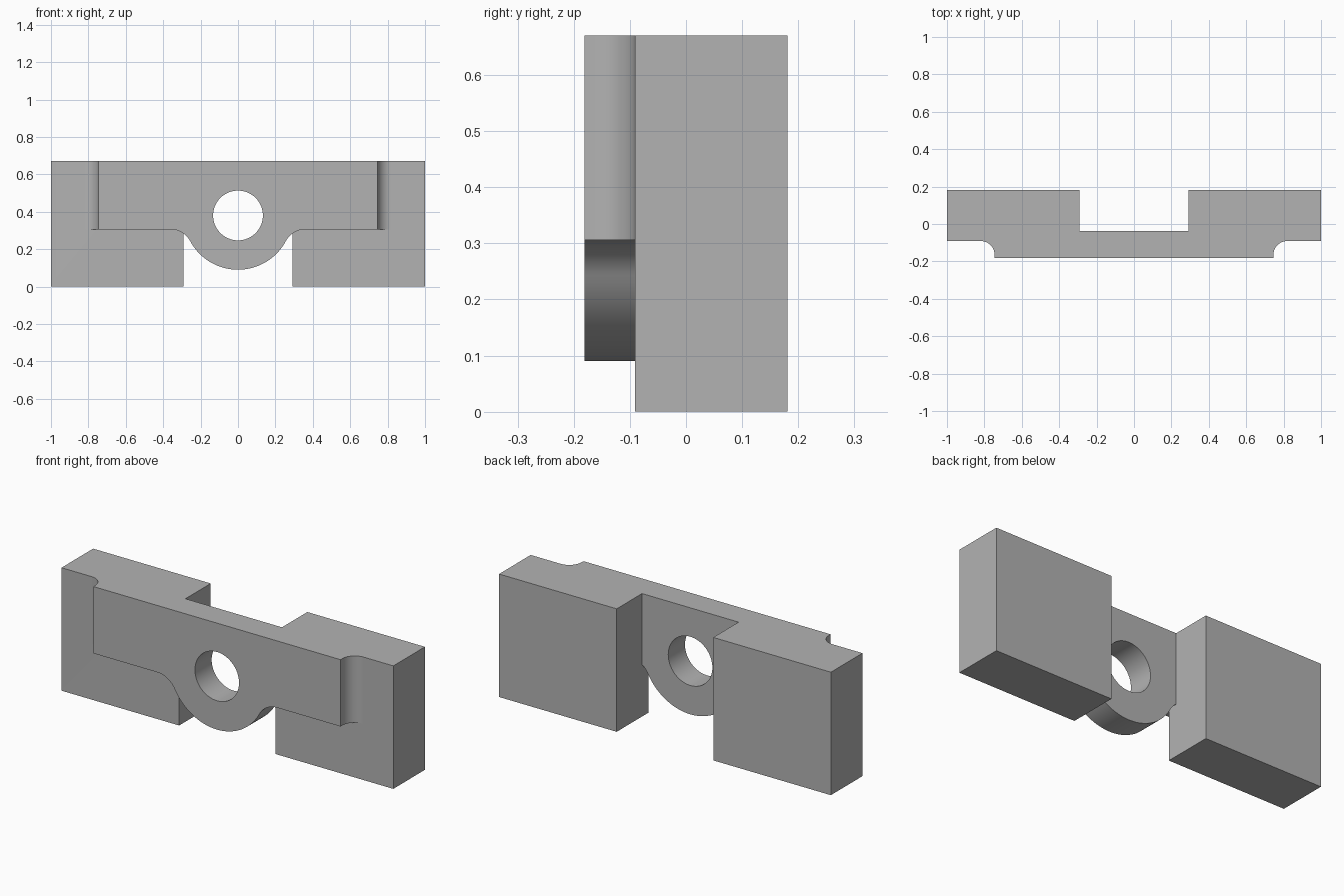
import bpy, bmesh
from math import sin, cos, pi, atan2, radians, sqrt
from mathutils import Vector

cube = bpy.data.objects.get("Cube")
if cube:
    bpy.data.objects.remove(cube, do_unlink=True)

grey = bpy.data.materials.new("Plain grey")
grey.use_nodes = True
grey.diffuse_color = (0.45, 0.45, 0.45, 1)
grey.node_tree.nodes["Principled BSDF"].inputs["Base Color"].default_value = grey.diffuse_color

# Main dimensions
TOP, HALF_DEPTH, BLOCK_FRONT, PLATE_BACK = 0.67, 0.181, -0.091, -0.037
GAP, PLATE_HALF, PLATE_LOW = 0.291, 0.745, 0.306
BOSS_Z, BOSS_R, HOLE_R = 0.38, 0.29, 0.133
BLEND_R, COVE_R = 0.12, 0.075


def arc(cx, cy, r, start, end, steps=16):
    return [(cx + r * cos(start + (end - start) * i / steps),
             cy + r * sin(start + (end - start) * i / steps)) for i in range(steps + 1)]


def prism(name, points, axis, low, high):
    """Extrude a flat outline along y (outline in x, z) or z (outline in x, y)."""
    bm = bmesh.new()
    place = (lambda p: (p[0], low, p[1])) if axis == "y" else (lambda p: (p[0], p[1], low))
    face = bm.faces.new([bm.verts.new(place(p)) for p in points])
    grown = bmesh.ops.extrude_face_region(bm, geom=[face])["geom"]
    shift = Vector((0, high - low, 0) if axis == "y" else (0, 0, high - low))
    bmesh.ops.translate(bm, vec=shift, verts=[g for g in grown if isinstance(g, bmesh.types.BMVert)])
    bmesh.ops.recalc_face_normals(bm, faces=bm.faces)
    mesh = bpy.data.meshes.new(name)
    bm.to_mesh(mesh)
    bm.free()
    mesh.materials.append(grey)
    obj = bpy.data.objects.new(name, mesh)
    bpy.context.collection.objects.link(obj)
    return obj


def combine(target, tool, operation):
    mod = target.modifiers.new(operation.title(), "BOOLEAN")
    mod.operation, mod.solver, mod.object = operation, "EXACT", tool
    bpy.context.view_layer.objects.active = target
    bpy.ops.object.modifier_apply(modifier=mod.name)
    bpy.data.objects.remove(tool, do_unlink=True)


# Front plate with a rounded boss blended into its lower edge
blend_z = PLATE_LOW - BLEND_R
blend_x = sqrt((BOSS_R + BLEND_R) ** 2 - (BOSS_Z - blend_z) ** 2)
touch = atan2(BOSS_Z - blend_z, -blend_x)
right_half = arc(blend_x, blend_z, BLEND_R, pi / 2, touch)
boss = arc(0, BOSS_Z, BOSS_R, touch - pi, -touch, 40)
left_half = [(-x, z) for x, z in reversed(right_half)]
outline = ([(PLATE_HALF, TOP), (PLATE_HALF, PLATE_LOW)] + right_half + boss[1:-1]
           + left_half + [(-PLATE_HALF, PLATE_LOW), (-PLATE_HALF, TOP)])
bracket = prism("bracket", outline, "y", -HALF_DEPTH, PLATE_BACK)

for side in (1, -1):
    # End block
    block = [(GAP, BLOCK_FRONT), (1, BLOCK_FRONT), (1, HALF_DEPTH), (GAP, HALF_DEPTH)]
    combine(bracket, prism("end_block", [(side * x, y) for x, y in block], "z", 0, TOP), "UNION")
    # Hollow cove between the plate end and the block front
    cove = arc(PLATE_HALF + COVE_R, BLOCK_FRONT - COVE_R, COVE_R, pi / 2, pi)
    cove += [(PLATE_HALF - 0.03, BLOCK_FRONT - COVE_R), (PLATE_HALF - 0.03, BLOCK_FRONT + 0.02),
             (PLATE_HALF + COVE_R, BLOCK_FRONT + 0.02)]
    combine(bracket, prism("cove", [(side * x, y) for x, y in cove], "z", PLATE_LOW, TOP), "UNION")

# Round hole through the boss
hole = prism("hole_cutter", arc(0, BOSS_Z, HOLE_R, 0, 2 * pi, 64)[:-1], "y", -0.3, 0.1)
combine(bracket, hole, "DIFFERENCE")

# Smooth curves, crisp edges
bpy.ops.object.select_all(action="DESELECT")
bracket.select_set(True)
bpy.context.view_layer.objects.active = bracket
bpy.ops.object.shade_smooth_by_angle(angle=radians(30))
